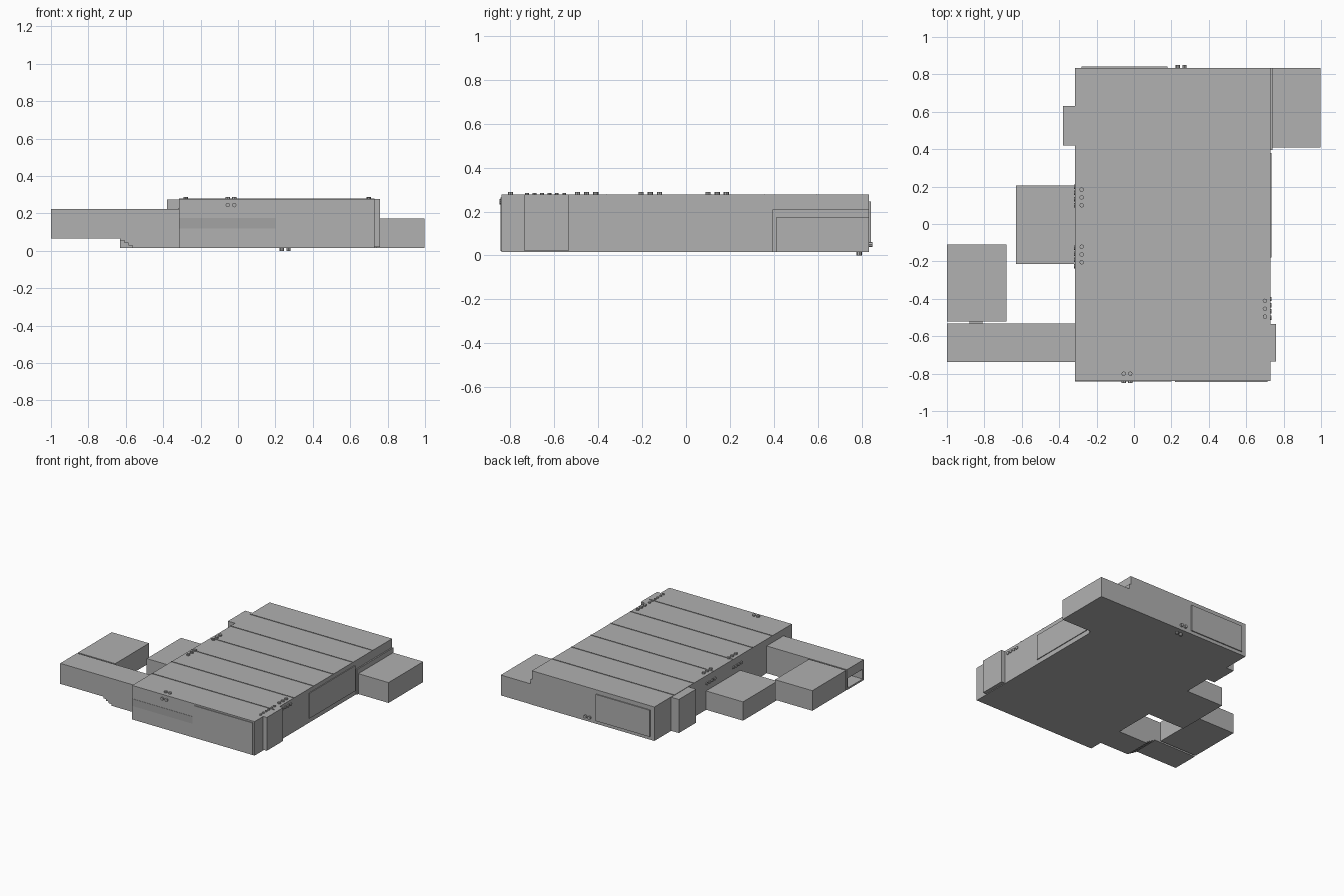
import bpy, bmesh, math
from mathutils import Vector

cube = bpy.data.objects.get("Cube")
if cube:
    bpy.data.objects.remove(cube, do_unlink=True)


def material(name, value):
    m = bpy.data.materials.new(name)
    m.use_nodes = True
    col = (value, value, value, 1)
    m.diffuse_color = col
    m.node_tree.nodes["Principled BSDF"].inputs["Base Color"].default_value = col
    return m


GREY = material("concrete grey", 0.44)
SHADE = material("shaded grey", 0.37)


def finish(name, bm, mat=GREY):
    bmesh.ops.recalc_face_normals(bm, faces=bm.faces)
    mesh = bpy.data.meshes.new(name)
    bm.to_mesh(mesh)
    bm.free()
    mesh.materials.append(mat)
    ob = bpy.data.objects.new(name, mesh)
    bpy.context.collection.objects.link(ob)
    return ob


def box(name, x, y, z, mat=GREY):
    bm = bmesh.new()
    bmesh.ops.create_cube(bm, size=1)
    for v in bm.verts:
        v.co = [(r[0] + r[1]) / 2 + c * (r[1] - r[0]) for c, r in zip(v.co, (x, y, z))]
    return finish(name, bm, mat)


def studs(name, start, step, count, normal, radius=0.012, height=0.012):
    # Row of short round vents standing on a surface
    bm = bmesh.new()
    turn = Vector((0, 0, 1)).rotation_difference(Vector(normal)).to_matrix().to_4x4()
    for i in range(count):
        made = bmesh.ops.create_cone(bm, cap_ends=True, segments=8, radius1=radius,
                                     radius2=radius, depth=height, matrix=turn)
        bmesh.ops.translate(bm, verts=made["verts"],
                            vec=Vector(start) + Vector(step) * i + Vector(normal) * height / 2)
    finish(name, bm)


L, R, F, B = -0.315, 0.73, -0.84, 0.835
BASE, ROOF = 0.015, 0.277

# Main hall and thin roof seams
box("main_hall", (L, R), (F, B), (BASE, ROOF))
for i in range(1, 7):
    y = F + (B - F) * i / 7
    box(f"roof_seam_{i}", (L, R), (y - 0.002, y + 0.002), (ROOF - 0.01, ROOF + 0.004))

# Wall panels
box("front_panel", (0.22, 0.715), (F - 0.006, F + 0.01), (0.02, 0.265))
box("front_band", (L, 0.2), (F - 0.002, F + 0.01), (0.12, 0.175), SHADE)
box("back_panel", (-0.28, 0.18), (B - 0.01, B + 0.008), (0.04, 0.245))
box("left_panel", (R - 0.01, R + 0.006), (-0.18, 0.38), (0.05, 0.245))
box("left_annex_backing", (R - 0.01, R + 0.01), (0.395, B), (BASE, 0.21))

# Side blocks
box("left_pilaster", (R - 0.01, 0.76), (-0.735, -0.535), (0.02, ROOF))
box("left_annex", (R, 0.997), (0.41, B - 0.002), (BASE, 0.172))
box("right_pilaster", (-0.38, L + 0.01), (0.42, 0.63), (BASE, 0.274))
box("right_block", (-0.63, L + 0.01), (-0.213, 0.205), (BASE, 0.16))
box("outer_block", (-1, -0.682), (-0.522, -0.11), (0.07, 0.225))
box("outer_block_lip", (-0.88, -0.81), (-0.535, -0.515), (0.1, 0.2))

# Arm with a stepped underside
low, step_x, step_z = 0.067, 0.022, 0.013
outline = [(L, BASE), (L, 0.225), (-1, 0.225), (-1, low), (-0.63, low)]
x, z = -0.63, low
for i in range(4):
    z -= step_z
    outline.append((x, z))
    x += step_x
    outline.append((x, z))
outline.append((x, BASE))
bm = bmesh.new()
face = bm.faces.new([bm.verts.new((px, -0.738, pz)) for px, pz in outline])
ext = bmesh.ops.extrude_face_region(bm, geom=[face])
bmesh.ops.translate(bm, vec=(0, 0.205, 0),
                    verts=[g for g in ext["geom"] if isinstance(g, bmesh.types.BMVert)])
arm = finish("right_arm", bm)

# Opening in the end of the arm
cutter = box("arm_opening_cutter", (-1.1, -0.88), (-0.725, -0.546), (0.08, 0.155))
cutter.hide_render = True
cutter.hide_viewport = True
cut = arm.modifiers.new("opening", "BOOLEAN")
cut.operation = "DIFFERENCE"
cut.solver = "EXACT"
cut.object = cutter

# Roof vents
up, along_y = (0, 0, 1), (0, 0.042, 0)
studs("roof_vents_right_front", (-0.28, -0.205, ROOF), along_y, 3, up)
studs("roof_vents_right_back", (-0.28, 0.1, ROOF), along_y, 3, up)
studs("roof_vents_left", (0.7, -0.495, ROOF), along_y, 3, up)
studs("roof_vents_corner", (0.7, -0.725, ROOF), (0, 0.034, 0), 6, up, 0.009, 0.008)
studs("roof_vents_front", (-0.055, -0.8, ROOF), (0.035, 0, 0), 2, up)

# Wall and floor vents
studs("front_vents", (-0.055, F, 0.245), (0.035, 0, 0), 2, (0, -1, 0), height=0.01)
studs("back_vents", (0.235, B, 0.05), (0.035, 0, 0), 2, (0, 1, 0), height=0.015)
studs("floor_vents", (0.235, 0.79, BASE), (0.035, 0, 0), 2, (0, 0, -1), height=0.015)
studs("left_vents", (R, -0.5, 0.245), (0, 0.033, 0), 4, (1, 0, 0), height=0.006)
studs("right_vents_front", (L, -0.225, 0.215), (0, 0.033, 0), 4, (-1, 0, 0), height=0.006)
studs("right_vents_back", (L, 0.1, 0.215), (0, 0.033, 0), 4, (-1, 0, 0), height=0.006)
